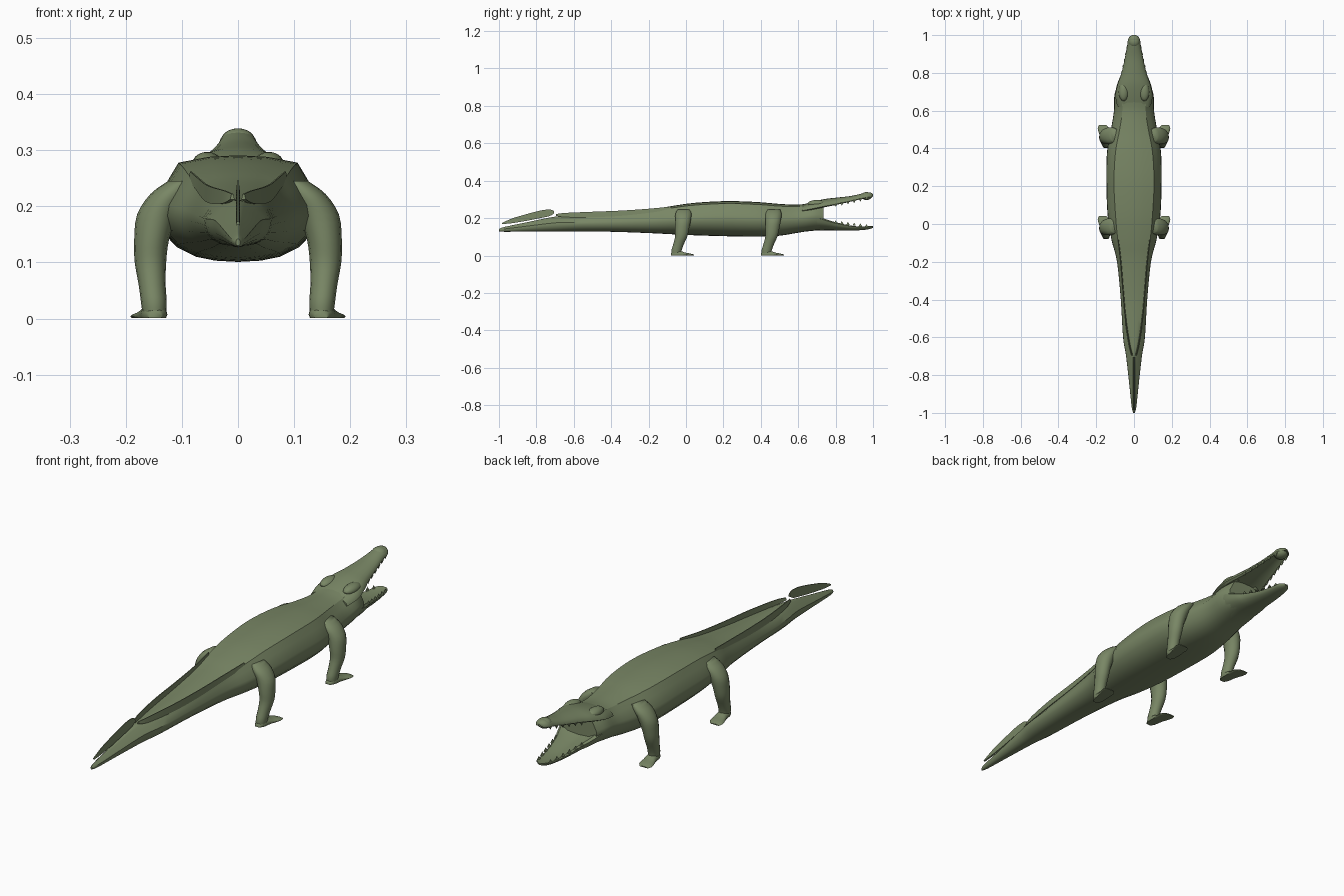
import bpy, bmesh, math
from mathutils import Vector

if "Cube" in bpy.data.objects:
    bpy.data.objects.remove(bpy.data.objects["Cube"])

green = bpy.data.materials.new("olive_green")
green.diffuse_color = (0.19, 0.24, 0.13, 1)
green.use_nodes = True
green.node_tree.nodes["Principled BSDF"].inputs["Base Color"].default_value = green.diffuse_color


def finish(name, bm, angle=40):
    bmesh.ops.recalc_face_normals(bm, faces=bm.faces[:])
    me = bpy.data.meshes.new(name)
    bm.to_mesh(me)
    bm.free()
    me.materials.append(green)
    ob = bpy.data.objects.new(name, me)
    bpy.context.collection.objects.link(ob)
    bpy.context.view_layer.objects.active = ob
    ob.select_set(True)
    bpy.ops.object.shade_smooth_by_angle(angle=math.radians(angle))
    ob.select_set(False)
    return ob


def spline(rows, steps=4):
    """Smoothly fill in between the rows of numbers."""
    out = []
    n = len(rows)
    for i in range(n - 1):
        a, b, c, d = rows[max(i - 1, 0)], rows[i], rows[i + 1], rows[min(i + 2, n - 1)]
        for s in range(steps):
            t = s / steps
            out.append([0.5 * (2 * q + (r - p) * t + (2 * p - 5 * q + 4 * r - u) * t * t
                               + (3 * q - p - 3 * r + u) * t ** 3)
                        for p, q, r, u in zip(a, b, c, d)])
    return out + [list(rows[-1])]


def loft(name, rings, angle=40):
    bm = bmesh.new()
    vs = [[bm.verts.new(p) for p in ring] for ring in rings]
    n = len(vs[0])
    for a, b in zip(vs, vs[1:]):
        for i in range(n):
            bm.faces.new((a[i], a[(i + 1) % n], b[(i + 1) % n], b[i]))
    bm.faces.new(vs[0])
    bm.faces.new(vs[-1])
    return finish(name, bm, angle)


def mirrored(half):
    """Closed outline from a half outline running from bottom to top centre."""
    return half + [(-x, y, z) for x, y, z in reversed(half[1:-1])]


# Body and tail: y, half width, bottom, top, half width of the flat back
body = [(-1.0, .004, .130, .142, .002), (-.97, .012, .127, .153, .003),
        (-.85, .025, .128, .178, .006), (-.70, .042, .129, .208, .012),
        (-.60, .058, .129, .213, .028), (-.40, .070, .127, .222, .052),
        (-.20, .090, .120, .243, .068), (-.08, .120, .114, .264, .086),
        (.05, .140, .108, .282, .098), (.22, .146, .103, .291, .106),
        (.38, .143, .101, .286, .098), (.50, .122, .106, .276, .076),
        (.60, .106, .122, .272, .062), (.68, .104, .134, .282, .066),
        (.735, .088, .137, .272, .060)]
rings = []
for y, w, b, t, p in spline(body):
    h = t - b
    half = [(0, y, b), (.28 * w, y, b + .012 * h), (.52 * w, y, b + .05 * h),
            (.75 * w, y, b + .14 * h), (.92 * w, y, b + .28 * h), (w, y, b + .45 * h),
            (.98 * w, y, b + .58 * h), (.5 * (.96 * w + p), y, b + .78 * h),
            (p, y, b + .93 * h), (.5 * p, y, b + .985 * h), (0, y, t)]
    rings.append(mirrored(half))
loft("body", rings, 32)


def jaw(name, rows, arch, dish):
    """Jaw with a rounded outer side and a shallow dished mouth side."""
    rr = []
    for y, w, inner, outer in spline(rows):
        half = [(0, y, inner + dish * (outer - inner)),
                (.55 * w, y, inner + .8 * dish * (outer - inner)),
                (.88 * w, y, inner), (w, y, inner + .12 * (outer - inner))]
        for k in range(1, 6):
            a = k / 5 * math.pi / 2
            half.append((w * math.cos(a) ** arch, y,
                         inner + (.12 + .88 * math.sin(a)) * (outer - inner)))
        half[-1] = (0, y, outer)
        rr.append(mirrored(half))
    return loft(name, rr, 45)


# Jaws: y, half width, mouth side, outer side
jaw("upper_jaw", [(.62, .088, .235, .270), (.68, .098, .246, .288),
                  (.74, .086, .258, .302), (.80, .066, .270, .309),
                  (.88, .048, .288, .318), (.94, .036, .302, .331),
                  (.975, .032, .309, .338), (.993, .022, .312, .334),
                  (1.0, .008, .318, .328)], 1.0, .35)
jaw("lower_jaw", [(.62, .095, .205, .126), (.70, .098, .208, .134),
                  (.76, .082, .190, .135), (.80, .066, .178, .134),
                  (.88, .048, .160, .133), (.94, .037, .155, .136),
                  (.98, .028, .157, .141), (1.0, .008, .157, .149)], 1.0, .3)

# Teeth along both jaws
bm = bmesh.new()
for s in (-1, 1):
    for k in range(6):
        f = k / 5
        x = s * (.062 - .034 * f)
        y = .80 + .165 * f
        for z, d in ((.272 + .035 * f, -1), (.176 - .020 * f, 1)):
            base = [bm.verts.new((x + .006 * math.cos(a), y + .011 * math.sin(a), z - d * .004))
                    for a in [i * math.pi / 3 for i in range(6)]]
            tip = bm.verts.new((x, y, z + d * .012))
            for i in range(6):
                bm.faces.new((base[i], base[(i + 1) % 6], tip))
            bm.faces.new(base)
finish("teeth", bm)

# Nostril bump and brows
for name, loc, size in (("nose_bump", (0, .965, .318), (.030, .030, .021)),
                        ("left_brow", (-.055, .70, .277), (.026, .05, .020)),
                        ("right_brow", (.055, .70, .277), (.026, .05, .020))):
    bm = bmesh.new()
    bmesh.ops.create_uvsphere(bm, u_segments=16, v_segments=10, radius=1)
    for v in bm.verts:
        v.co = Vector([c * k + o for c, k, o in zip(v.co, size, loc)])
    finish(name, bm)


def ellipse(n=14):
    return [(math.cos(2 * math.pi * i / n), math.sin(2 * math.pi * i / n)) for i in range(n)]


# Legs: x, y, z, x radius, y radius; feet: y, x, half width, height
leg = [(.100, -.012, .245, .025, .035), (.122, -.014, .222, .034, .044),
       (.144, -.016, .185, .036, .042), (.154, -.021, .140, .031, .038),
       (.156, -.026, .100, .028, .033), (.153, -.040, .060, .024, .029),
       (.150, -.050, .030, .023, .028), (.149, -.052, .006, .021, .026)]
foot = [(-.080, .148, .012, .012), (-.060, .149, .022, .026), (-.030, .151, .025, .024),
        (-.005, .156, .028, .015), (.022, .161, .031, .010), (.042, .166, .020, .004)]
for end, shift in (("rear", 0), ("front", .482)):
    for side, s in (("left", -1), ("right", 1)):
        loft(f"{end}_{side}_leg",
             [[(s * (x + rx * c), y + shift + ry * e, z) for c, e in ellipse()]
              for x, y, z, rx, ry in spline(leg, 3)], 60)
        loft(f"{end}_{side}_foot",
             [[(s * (x + w * c), y + shift, .001 + h * max(0, .25 + .75 * e))
               for c, e in ellipse()]
              for y, x, w, h in spline(foot, 3)], 60)


def crest(name, rows, thick=.004):
    """Thin upright plate: y, x, bottom, top."""
    return loft(name, [[(x - thick, y, b), (x + thick, y, b), (x + thick * .4, y, t),
                        (x - thick * .4, y, t)] for y, x, b, t in spline(rows)], 50)


# Paired crests that converge along the tail, and the single tail-end crest
for side, s in (("left", -1), ("right", 1)):
    crest(f"{side}_tail_crest",
          [(-.695, s * .010, .212, .222), (-.64, s * .024, .205, .228),
           (-.50, s * .045, .205, .234), (-.35, s * .058, .212, .240),
           (-.20, s * .070, .228, .250), (-.08, s * .084, .245, .262)])
crest("tail_end_crest",
      [(-.985, 0, .168, .173), (-.93, 0, .173, .198), (-.85, 0, .186, .222),
       (-.78, 0, .200, .240), (-.73, 0, .211, .246), (-.705, 0, .225, .238)])
